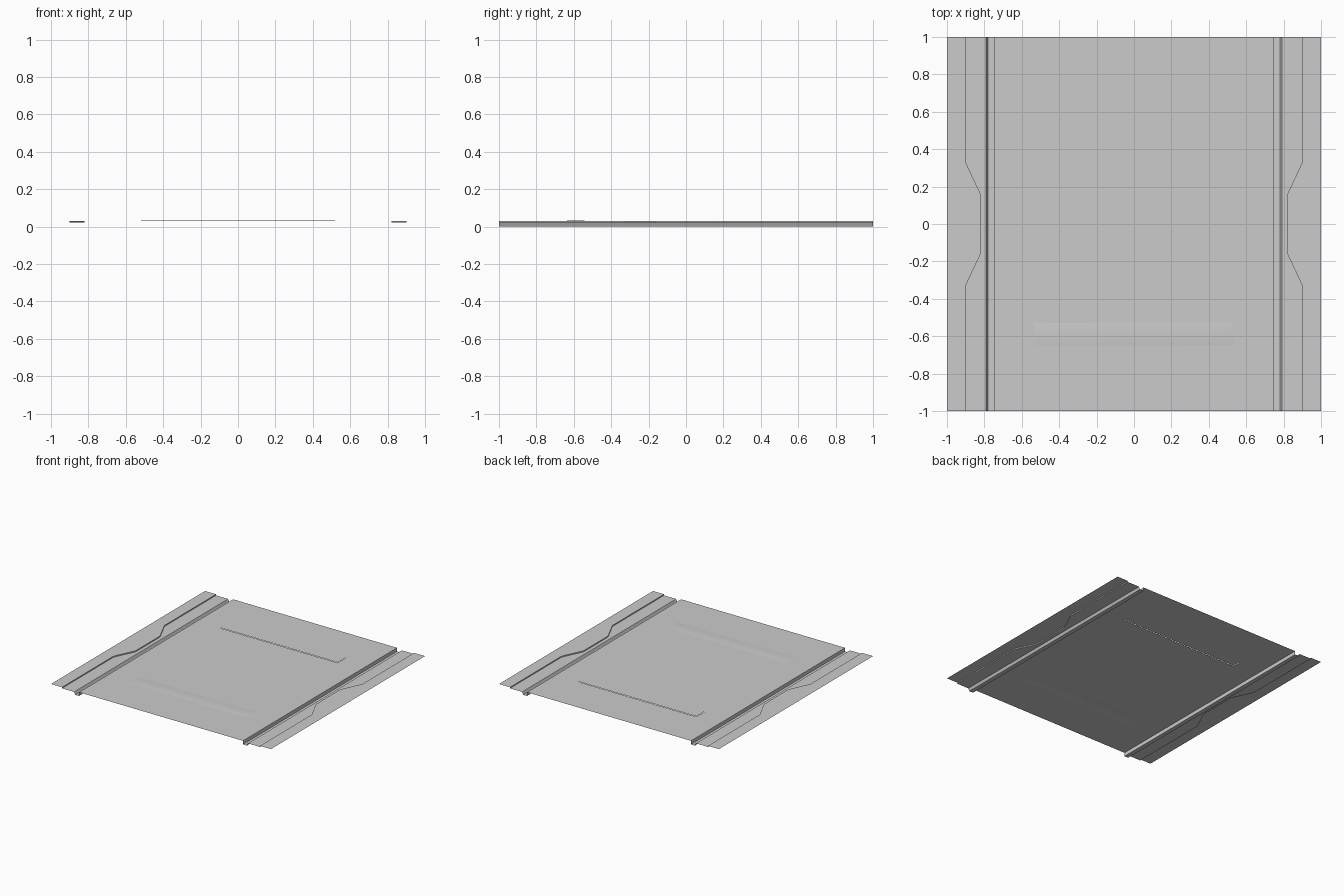
import bpy, bmesh

if "Cube" in bpy.data.objects:
    bpy.data.objects.remove(bpy.data.objects["Cube"])

TOP = 0.03      # level of the outer edges and the floor
LEDGE = 0.021   # level of the lower ledge beside the floor
LIFT = 0.003    # height of the thin strips on the floor


def make_object(name, bm):
    bmesh.ops.remove_doubles(bm, verts=bm.verts, dist=1e-5)
    mesh = bpy.data.meshes.new(name)
    bm.to_mesh(mesh)
    bm.free()
    obj = bpy.data.objects.new(name, mesh)
    bpy.context.collection.objects.link(obj)
    return obj


def loft(name, rows):
    """Skin a list of equally long point rows with quads."""
    bm = bmesh.new()
    grid = [[bm.verts.new(p) for p in row] for row in rows]
    for a, b in zip(grid, grid[1:]):
        for i in range(len(a) - 1):
            bm.faces.new((a[i], b[i], b[i + 1], a[i + 1]))
    return make_object(name, bm)


# side border: raised edge with a jog, low ledge and a gutter; mirrored
jog = [(-1, 0.9), (-0.33, 0.9), (-0.16, 0.82), (0.16, 0.82), (0.33, 0.9), (1, 0.9)]
rows = []
for y, step in jog:
    profile = [(1, TOP), (step, TOP), (step, LEDGE), (0.79, LEDGE),
               (0.78, 0), (0.745, 0), (0.745, TOP)]
    rows.append([(x, y, z) for x, z in profile])
border = loft("side_border", rows)
mirror = border.modifiers.new("Mirror", 'MIRROR')
mirror.use_mirror_merge = False

# floor panel, open beneath the back strip
xs = [-0.745, -0.535, 0.535, 0.745]
ys = [-1, -0.65, -0.53, 0.53, 0.63, 1]
bm = bmesh.new()
for i in range(3):
    for j in range(5):
        if i == 1 and j in (1, 3):
            continue
        x0, x1, y0, y1 = xs[i], xs[i + 1], ys[j], ys[j + 1]
        bm.faces.new([bm.verts.new((x, y, TOP)) for x, y in
                      ((x0, y0), (x1, y0), (x1, y1), (x0, y1))])
make_object("floor_panel", bm)

# back strip: thin plate floating just over its opening
bm = bmesh.new()
bm.faces.new([bm.verts.new((x, y, TOP + LIFT)) for x, y in
              ((-0.535, 0.53), (0.535, 0.53), (0.535, 0.63), (-0.535, 0.63))])
make_object("back_strip", bm)

# front strip: soft shallow swelling joined to the floor
swell = [(-0.65, 0), (-0.62, LIFT), (-0.56, LIFT), (-0.53, 0)]
front = loft("front_strip", [[(x, y, TOP + h * k) for x, k in
             ((0.535, 0), (0.5, 1), (-0.5, 1), (-0.535, 0))] for y, h in swell])
for face in front.data.polygons:
    face.use_smooth = True
